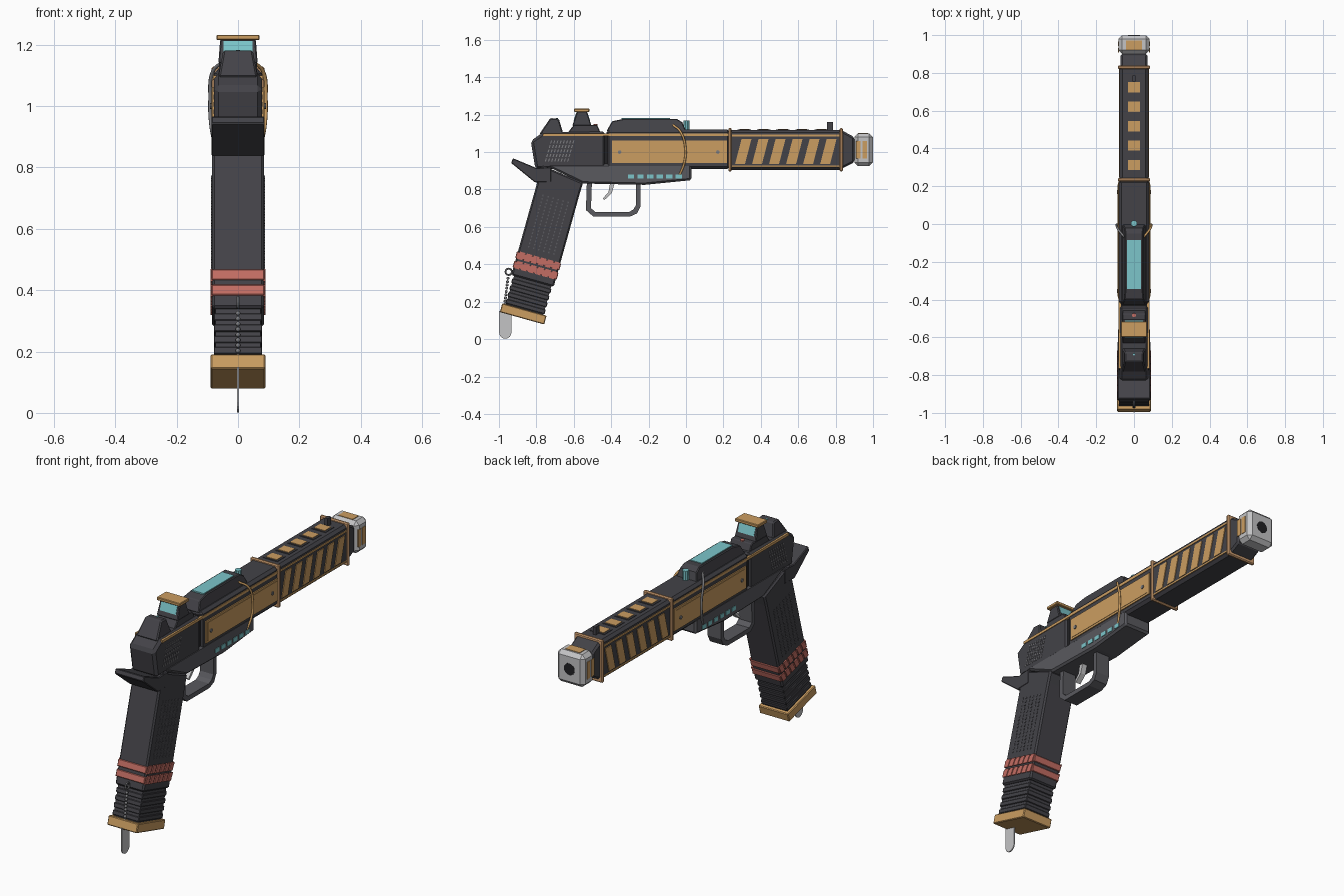
import bpy, bmesh, math
from mathutils import Vector

cube = bpy.data.objects.get("Cube")
if cube:
    bpy.data.objects.remove(cube)


def material(name, r, g, b):
    m = bpy.data.materials.new(name)
    m.use_nodes = True
    m.diffuse_color = (r, g, b, 1)
    m.node_tree.nodes["Principled BSDF"].inputs["Base Color"].default_value = (r, g, b, 1)
    return m


DARK = material("charcoal", .056, .055, .064)
FRAME = material("gunmetal", .10, .10, .112)
GOLD = material("ochre", .60, .34, .12)
COPPER = material("copper", .62, .34, .16)
RED = material("faded red", .55, .155, .125)
TEAL = material("teal glass", .20, .56, .59)
SILVER = material("silver", .55, .55, .56)
STEEL = material("steel", .20, .20, .21)
BLACK = material("black", .015, .015, .017)


def finish(name, bm, mat, bevel=0):
    bmesh.ops.recalc_face_normals(bm, faces=bm.faces)
    mesh = bpy.data.meshes.new(name)
    bm.to_mesh(mesh)
    bm.free()
    mesh.materials.append(mat)
    ob = bpy.data.objects.new(name, mesh)
    bpy.context.collection.objects.link(ob)
    if bevel:
        mod = ob.modifiers.new("edges", "BEVEL")
        mod.width, mod.segments = bevel, 1
        mod.limit_method, mod.angle_limit = "ANGLE", math.radians(40)
    return ob


def prism(name, pts, mat, half=.08, x=0, bevel=0, top_half=None):
    """Side profile of (y, z) points, extruded across x; top_half narrows the upper points."""
    bm = bmesh.new()
    high, low = max(p[1] for p in pts), min(p[1] for p in pts)
    rows = []
    for side in (-1, 1):
        row = []
        for y, z in pts:
            w = half if top_half is None else half + (top_half - half) * (z - low) / (high - low)
            row.append(bm.verts.new((x + side * w, y, z)))
        rows.append(row)
        bm.faces.new(row)
    n = len(pts)
    for i in range(n):
        j = (i + 1) % n
        bm.faces.new((rows[0][i], rows[0][j], rows[1][j], rows[1][i]))
    return finish(name, bm, mat, bevel)


def box(name, y0, y1, z0, z1, mat, half=.08, x=0, bevel=0):
    return prism(name, [(y0, z0), (y1, z0), (y1, z1), (y0, z1)], mat, half, x, bevel)


def disc(name, centre, radius, depth, axis, mat, sides=16):
    bm = bmesh.new()
    bmesh.ops.create_cone(bm, cap_ends=True, segments=sides, radius1=radius, radius2=radius, depth=depth)
    ob = finish(name, bm, mat)
    ob.rotation_euler = Vector(axis).to_track_quat("Z", "Y").to_euler()
    ob.location = centre
    return ob


def tube(name, pts, radius, mat):
    cu = bpy.data.curves.new(name, "CURVE")
    cu.dimensions, cu.bevel_depth, cu.bevel_resolution = "3D", radius, 2
    cu.resolution_u, cu.use_fill_caps = 8, True
    sp = cu.splines.new("BEZIER")
    sp.bezier_points.add(len(pts) - 1)
    for bp, p in zip(sp.bezier_points, pts):
        bp.co = p
        bp.handle_left_type = bp.handle_right_type = "AUTO"
    cu.materials.append(mat)
    ob = bpy.data.objects.new(name, cu)
    bpy.context.collection.objects.link(ob)


def grip(s, t):
    """Grip coordinates: s runs down the raked handle, t from its back to its front."""
    return (-.794 - .269 * s + .963 * t, .843 - .963 * s - .269 * t)


def grip_block(name, s0, s1, t0, t1, mat, half, x=0, bevel=0, skew=0):
    pts = [grip(s0, t0 + skew), grip(s0, t1 + skew), grip(s1, t1), grip(s1, t0)]
    return prism(name, pts, mat, half, x, bevel)


# Receiver, barrel and muzzle
prism("rear_receiver", [(-.43, .91), (-.805, .91), (-.83, 1.06), (-.765, 1.105), (-.43, 1.11)],
      DARK, .078, bevel=.014)
box("mid_receiver", -.425, .235, .91, 1.12, DARK, .079, bevel=.014)
box("receiver_core", -.5, .1, .92, 1.1, BLACK, .07)
box("barrel_shroud", .23, .835, .905, 1.118, DARK, .076, bevel=.014)
prism("muzzle_neck", [(.83, .91), (.9, .945), (.9, 1.08), (.83, 1.118)], DARK, .072, bevel=.01)
box("muzzle_block", .9, .999, .925, 1.1, SILVER, .083, bevel=.02)
disc("muzzle_bore", (0, .998, 1.012), .032, .004, (0, 1, 0), BLACK)
box("muzzle_top_plate", .92, .972, 1.097, 1.103, GOLD, .043)
for y in (.235, .83):
    box("barrel_band", y - .009, y + .009, .897, 1.128, COPPER, .086, bevel=.005)

# Side decoration, the same on both sides
for sx in (-1, 1):
    for y0, y1 in ((.908, .932), (.943, .967)):
        box("muzzle_side_plate", y0, y1, .967, 1.06, GOLD, .003, sx * .083)
    for i in range(6):
        y = .262 + i * .091
        prism("slanted_stripe", [(y, .935), (y + .053, .935), (y + .088, 1.07), (y + .035, 1.07)],
              GOLD, .004, sx * .076)
    box("barrel_upper_line", .245, .822, 1.083, 1.093, GOLD, .004, sx * .076)
    box("barrel_lower_line", .245, .822, .921, .929, GOLD, .004, sx * .076)
    box("receiver_rail", -.765, .23, 1.085, 1.099, GOLD, .006, sx * .076)
    box("side_panel", -.395, .22, .942, 1.062, GOLD, .004, sx * .081)
    box("side_panel_inset", -.383, .208, .953, 1.051, GOLD, .003, sx * .084)
    for y in (-.355, .17):
        disc("panel_bolt", (sx * .087, y, 1.0), .01, .008, (1, 0, 0), STEEL, 8)
    for row in range(5):
        for col in range(8):
            y, z = -.755 + col * .017 + row * .007, .95 + row * .024
            prism("rear_serration", [(y, z), (y + .006, z), (y + .011, z + .015), (y + .005, z + .015)],
                  STEEL, .003, sx * .077)
    for i in range(6):
        y = -.31 + i * .051
        box("status_light", y, y + .033, .858, .88, TEAL, .003, sx * .08)
    tube("side_cable", [(sx * .05, -.07, 1.145), (sx * .083, -.03, 1.11), (sx * .091, -.003, 1.02),
                        (sx * .088, -.01, .94), (sx * .076, -.035, .875)], .006,
         GOLD if sx > 0 else STEEL)

# Lower frame, trigger and guard
prism("lower_frame", [(-.765, .935), (.03, .935), (.03, .85), (-.22, .825), (-.55, .832)],
      FRAME, .08, bevel=.01)
prism("trigger_guard", [(-.53, .84), (-.535, .69), (-.495, .655), (-.30, .655), (-.262, .672),
                        (-.243, .71), (-.243, .84), (-.268, .84), (-.268, .715), (-.282, .692),
                        (-.305, .68), (-.485, .68), (-.508, .70), (-.503, .84)], FRAME, .04)
prism("trigger", [(-.405, .84), (-.415, .785), (-.445, .752), (-.437, .743), (-.397, .78), (-.38, .84)],
      SILVER, .015)

# Raked handle with rear spur
prism("handle", [(-.77, .93), (-.55, .836), grip(0, .235), grip(.52, .235), grip(.52, 0), grip(0, 0)],
      DARK, .085, bevel=.008)
prism("rear_spur", [(-.925, .967), (-.935, .942), (-.808, .838), (-.72, .84), (-.72, .92), (-.80, .915)],
      DARK, .087, bevel=.004)
grip_block("magazine", .5, .69, .015, .222, DARK, .074)
for i in range(4):
    s = .535 + i * .038
    grip_block("magazine_rib", s, s + .024, .01, .227, DARK, .079, bevel=.003)
grip_block("base_plate", .678, .727, -.006, .24, GOLD, .089, bevel=.004)
for s in (.39, .442):
    grip_block("red_wrap", s, s + .036, -.005, .24, RED, .086, bevel=.003)
    for sx in (-1, 1):
        for i in range(6):
            t = .002 + i * .039
            grip_block("wrap_weave", s - .004, s + .038, t, t + .03, RED, .004, sx * .086, skew=.01)
for sx in (-1, 1):
    for row in range(6):
        for col in range(16):
            s, t = .06 + col * .019, .045 + row * .028
            grip_block("grip_texture", s, s + .009, t, t + .007, FRAME, .0025, sx * .085)

# Hanging chain and tag
bm = bmesh.new()
for i in range(9):
    res = bmesh.ops.create_uvsphere(bm, u_segments=8, v_segments=6, radius=.008)
    bmesh.ops.translate(bm, verts=res["verts"], vec=(0, -.952 - i * .0022, .325 - i * .0175))
chain = finish("bead_chain", bm, STEEL)
for f in chain.data.polygons:
    f.use_smooth = True
bpy.ops.mesh.primitive_torus_add(major_radius=.017, minor_radius=.005, major_segments=16,
                                 minor_segments=6, location=(0, -.948, .36), rotation=(0, math.pi / 2, 0))
ring = bpy.context.object
ring.name = "chain_ring"
ring.data.materials.append(STEEL)
arc = [(-.966 - .033 * math.cos(a * math.pi / 8), .036 - .034 * math.sin(a * math.pi / 8)) for a in range(9)]
prism("hanging_tag", [(-.933, .15), (-.999, .15)] + arc, SILVER, .003)

# Top cover with glass window, knob and vents
prism("top_cover", [(-.425, 1.112), (-.395, 1.165), (-.33, 1.178), (-.05, 1.178), (-.02, 1.16), (0, 1.112)],
      DARK, .062, bevel=.004, top_half=.046)
box("cover_window", -.345, -.085, 1.174, 1.182, TEAL, .036)
disc("teal_knob", (0, .003, 1.145), .017, .05, (0, 0, 1), TEAL, 10)
for i in range(5):
    y = .312 + i * .103
    box("vent_surround", y - .036, y + .036, 1.112, 1.121, DARK, .042)
    box("top_vent", y - .027, y + .027, 1.118, 1.124, GOLD, .032)
box("front_sight", .755, .785, 1.11, 1.16, DARK, .009)

# Reflex sight
prism("sight_base", [(-.635, 1.1), (-.6, 1.145), (-.475, 1.145), (-.455, 1.1)], DARK, .062, bevel=.004)
prism("sight_body", [(-.608, 1.14), (-.505, 1.14), (-.53, 1.217), (-.582, 1.217)], DARK, .064, bevel=.004,
      top_half=.058)
prism("sight_glass", [(-.601, 1.167), (-.512, 1.167), (-.527, 1.212), (-.587, 1.212)], TEAL, .048)
box("sight_hood", -.598, -.517, 1.215, 1.232, GOLD, .07, bevel=.003)
disc("red_indicator", (0, -.483, 1.146), .011, .006, (0, 0, 1), RED, 10)

# Rear sight block
prism("rear_sight", [(-.785, 1.095), (-.725, 1.182), (-.68, 1.178), (-.655, 1.095)], DARK, .064, bevel=.006,
      top_half=.048)
disc("rear_sight_dot", (0, -.69, 1.18), .006, .006, (0, 0, 1), TEAL, 8)
